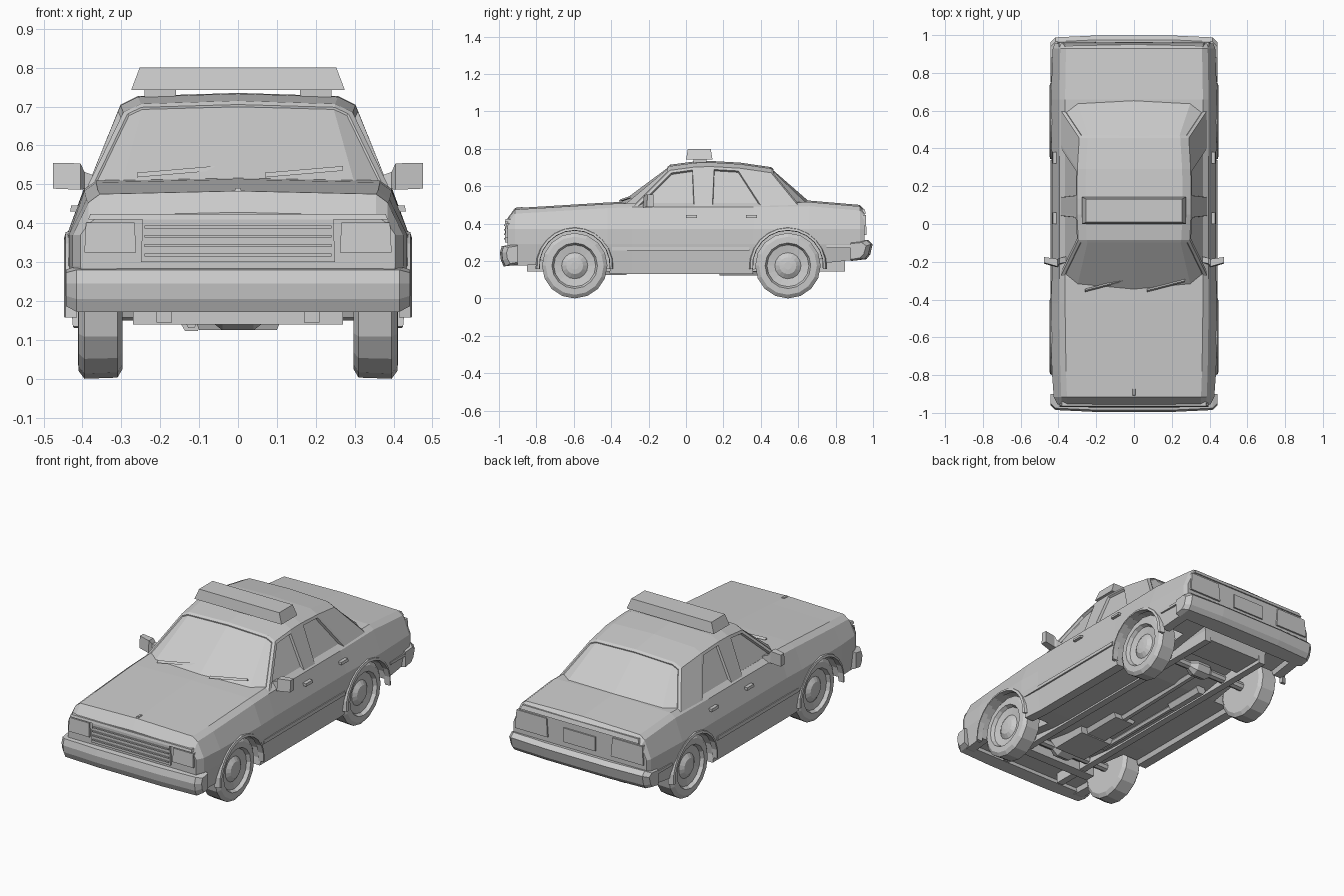
import bpy, bmesh
from math import sin, cos, pi, radians

if "Cube" in bpy.data.objects:
    bpy.data.objects.remove(bpy.data.objects["Cube"])


def make(name, bm):
    bmesh.ops.recalc_face_normals(bm, faces=bm.faces)
    me = bpy.data.meshes.new(name)
    bm.to_mesh(me)
    bm.free()
    ob = bpy.data.objects.new(name, me)
    bpy.context.collection.objects.link(ob)
    return ob


def loft(name, rings):
    """Skin closed rings of points and cap both ends."""
    bm = bmesh.new()
    rows = [[bm.verts.new(p) for p in r] for r in rings]
    for a, b in zip(rows, rows[1:]):
        for i in range(len(a)):
            j = (i + 1) % len(a)
            bm.faces.new((a[i], a[j], b[j], b[i]))
    bm.faces.new(rows[0])
    bm.faces.new(rows[-1])
    return make(name, bm)


def box(name, x, y, z, tx=0, ty=0):
    """Box from ranges; tx, ty pull the top edges inward."""
    ring = lambda h, a, b: [(x[0] + a, y[0] + b, h), (x[1] - a, y[0] + b, h),
                            (x[1] - a, y[1] - b, h), (x[0] + a, y[1] - b, h)]
    return loft(name, [ring(z[0], 0, 0), ring(z[1], tx, ty)])


def lathe(name, profile, y, z, side, n=16):
    """Turn (x, radius) pairs about an axle running along x."""
    return loft(name, [[(side * px, y + r * cos(2 * pi * i / n), z + r * sin(2 * pi * i / n))
                        for i in range(n)] for px, r in profile])


def sym(half):
    """Mirror a half section whose first and last points lie on x = 0."""
    return half + [(-x, y, z) for x, y, z in half[-2:0:-1]]


# Lower body: y, top z, top half width, waist half width, sill z
stations = [(-0.955, 0.42, 0.385, 0.405, 0.18), (-0.915, 0.475, 0.385, 0.425, 0.175),
            (-0.78, 0.483, 0.39, 0.435, 0.18), (-0.42, 0.505, 0.395, 0.44, 0.135),
            (-0.29, 0.51, 0.395, 0.435, 0.13), (0.36, 0.51, 0.395, 0.435, 0.13),
            (0.66, 0.515, 0.395, 0.44, 0.18), (0.93, 0.492, 0.39, 0.43, 0.21),
            (0.955, 0.465, 0.385, 0.42, 0.22)]
body = loft("car_body", [sym([(0, y, zt + 0.008), (wt - 0.03, y, zt), (wt, y, zt - 0.022),
                              (w, y, 0.37), (w, y, 0.29), (w - 0.015, y, zb),
                              (w - 0.07, y, zb), (w - 0.08, y, zb + 0.025), (0, y, zb + 0.025)])
                         for y, zt, wt, w, zb in stations])

# Wheel wells cut through the body sides
AXLES = {"front": -0.595, "rear": 0.545}
for end, y in AXLES.items():
    for s in (1, -1):
        cut = lathe("wheel_well_cutter", [(0.265, 0.192), (0.6, 0.192)], y, 0.175, s, 20)
        mod = body.modifiers.new("well", "BOOLEAN")
        mod.object, mod.operation, mod.solver = cut, "DIFFERENCE", "EXACT"
        bpy.context.view_layer.objects.active = body
        bpy.ops.object.modifier_apply(modifier=mod.name)
        bpy.data.objects.remove(cut)

# Wheels with dished rims, and arch lips
tyre = [(0.297, 0.10), (0.297, 0.15), (0.31, 0.172), (0.395, 0.175), (0.41, 0.155),
        (0.412, 0.122), (0.392, 0.112), (0.385, 0.07), (0.402, 0.045), (0.405, 0.02)]
for end, y in AXLES.items():
    for s, side in ((1, "left"), (-1, "right")):
        lathe(f"{end}_{side}_wheel", tyre, y, 0.175, s)
        rings = []
        for i in range(13):
            a = radians(-5 + 190 * i / 12)
            rings.append([(s * x, y + r * cos(a), 0.175 + r * sin(a))
                          for x, r in ((0.415, 0.187), (0.447, 0.189), (0.443, 0.202), (0.415, 0.21))])
        loft(f"{end}_{side}_arch_lip", rings)

# Cabin: base y, roof y, roof edge z, roof edge half width
bm = bmesh.new()
rows = []
for yb, yt, zt, w in [(-0.275, -0.085, 0.685, 0.295), (0.06, 0.05, 0.703, 0.302),
                      (0.125, 0.135, 0.705, 0.302), (0.42, 0.29, 0.696, 0.30),
                      (0.60, 0.455, 0.672, 0.29)]:
    half = [(0.387, yb, 0.495), (w, yt, zt), (w - 0.045, yt, zt + 0.022)]
    pts = half + [(0, yt, zt + 0.03)] + [(-x, y, z) for x, y, z in half[::-1]]
    rows.append([bm.verts.new(p) for p in pts])
panes = []
for k, (a, b) in enumerate(zip(rows, rows[1:])):
    for j in range(6):
        f = bm.faces.new((a[j], a[j + 1], b[j + 1], b[j]))
        if j in (0, 5) and k in (0, 2):
            panes.append([f])
for row, ys, yc, z in ((rows[0], -0.325, -0.35, 0.51), (rows[-1], 0.645, 0.66, 0.515)):
    base = [row[0], bm.verts.new((0.30, ys, z)), bm.verts.new((0, yc, z + 0.008)),
            bm.verts.new((-0.30, ys, z)), row[6]]
    panes.append([bm.faces.new((base[i], row[i + 1], row[i + 2], base[i + 1])) for i in range(4)])
bmesh.ops.recalc_face_normals(bm, faces=bm.faces)
for faces in panes:
    glass = len(faces) > 1
    bmesh.ops.inset_region(bm, faces=faces, thickness=0.016, use_even_offset=True)
    bmesh.ops.inset_region(bm, faces=faces, thickness=0.003, depth=-0.005 if glass else -0.014)
make("cabin", bm)

# Wrap-around bumpers
front_p = [(-0.90, 0.18), (-0.975, 0.172), (-0.99, 0.205), (-0.995, 0.245), (-0.985, 0.28), (-0.90, 0.29)]
rear_p = [(0.88, 0.20), (0.965, 0.21), (0.985, 0.235), (0.998, 0.29), (0.975, 0.312), (0.88, 0.305)]
for name, prof, d in (("front_bumper", front_p, 1), ("rear_bumper", rear_p, -1)):
    rings = []
    for x in (-0.442, -0.415, -0.2, 0.2, 0.415, 0.442):
        push = {0.442: 0.035, 0.415: 0.01, 0.2: 0}[abs(x)]
        zc, squash = 0.245, 0.8 if abs(x) > 0.43 else 1
        rings.append([(x, y + (d * push if abs(y) > 0.93 else 0), zc + (z - zc) * squash)
                      for y, z in prof])
    loft(name, rings)

# Roof light bar on two feet
box("roof_light_bar", (-0.275, 0.275), (0.0, 0.142), (0.742, 0.80), 0.022, 0.01)
for s in (1, -1):
    box("light_bar_foot", (s * 0.2 - 0.04, s * 0.2 + 0.04), (0.04, 0.11), (0.70, 0.745))

# Grille, plates and rear panel
box("grille_frame", (-0.25, 0.25), (-0.967, -0.94), (0.30, 0.41), 0.005)
for i in range(4):
    box("grille_slat", (-0.24, 0.24), (-0.973, -0.95), (0.315 + i * 0.024, 0.322 + i * 0.024))
box("nose_lip", (-0.385, 0.385), (-0.968, -0.93), (0.41, 0.424), 0.005, 0.004)
box("rear_plate", (-0.1, 0.1), (0.94, 0.963), (0.34, 0.42))
box("trunk_lip", (-0.375, 0.375), (0.925, 0.962), (0.455, 0.478), 0.01, 0.008)
box("hood_ridge", (-0.012, 0.012), (-0.91, -0.87), (0.475, 0.49), 0.006, 0.004)

# Parts repeated on both sides
for s, side in ((1, "left"), (-1, "right")):
    def pair(name, x, y, z, tx=0, ty=0):
        return box(f"{side}_{name}", sorted((s * x[0], s * x[1])), y, z, tx, ty)
    pair("headlight", (0.262, 0.395), (-0.968, -0.92), (0.325, 0.402), 0.004, 0.006)
    pair("tail_light", (0.2, 0.405), (0.92, 0.965), (0.34, 0.445), 0.008, 0.003)
    pair("front_door_trim", (0.42, 0.441), (-0.395, 0.34), (0.255, 0.275), 0.002)
    pair("rear_side_trim", (0.41, 0.441), (0.75, 0.88), (0.27, 0.285), 0.002)
    pair("front_door_handle", (0.405, 0.432), (0.0, 0.06), (0.43, 0.445), 0.003)
    pair("rear_door_handle", (0.405, 0.432), (0.32, 0.38), (0.43, 0.445), 0.003)
    # Wing mirror: stalk and flared head
    loft(f"{side}_wing_mirror", [[(s * x, y - 0.005, zc - h), (s * x, y + d, zc - h),
                                  (s * x, y + d, zc + h), (s * x, y, zc + h)]
                                 for x, y, d, zc, h in ((0.35, -0.20, 0.03, 0.495, 0.02),
                                                        (0.395, -0.21, 0.03, 0.51, 0.022),
                                                        (0.405, -0.225, 0.04, 0.52, 0.034),
                                                        (0.476, -0.205, 0.03, 0.522, 0.033))])
    # Wiper lying along the windscreen base
    x0 = 0.30 if s > 0 else -0.03
    loft(f"{side}_wiper", [[(x, y - 0.008, z), (x, y + 0.008, z), (x, y, z + 0.012)]
                           for x, y, z in ((x0 - 0.23, -0.352, 0.518), (x0 - 0.03, -0.30, 0.535))])
    pair("chassis_rail", (0.17, 0.21), (-0.85, 0.85), (0.145, 0.21))

# Underbody: axles, engine, shaft, exhaust, tank
for end, y in AXLES.items():
    lathe(f"{end}_axle", [(-0.3, 0.025), (0.3, 0.025)], y, 0.175, 1, 8)
    lathe(f"{end}_hub", [(-0.08, 0.02), (-0.04, 0.05), (0.04, 0.05), (0.08, 0.02)], y, 0.175, 1, 8)
box("engine_sump", (-0.1, 0.1), (-0.54, -0.32), (0.125, 0.20), -0.03, -0.03)
box("gearbox", (-0.06, 0.06), (-0.32, -0.08), (0.13, 0.18), -0.03)
box("front_crossmember", (-0.27, 0.27), (-0.72, -0.66), (0.14, 0.21))
box("fuel_tank", (-0.2, 0.2), (0.66, 0.84), (0.165, 0.24), -0.02, -0.02)


def rod(name, a, b, r):
    """Six-sided pipe running mostly along y."""
    loft(name, [[(x + r * cos(i * pi / 3), y, z + r * sin(i * pi / 3)) for i in range(6)]
                for x, y, z in (a, b)])


rod("drive_shaft", (0, -0.1, 0.15), (0, 0.52, 0.165), 0.022)
rod("exhaust_pipe", (-0.12, -0.4, 0.145), (-0.12, 0.2, 0.145), 0.016)
rod("muffler", (-0.12, 0.18, 0.15), (-0.12, 0.42, 0.15), 0.032)
